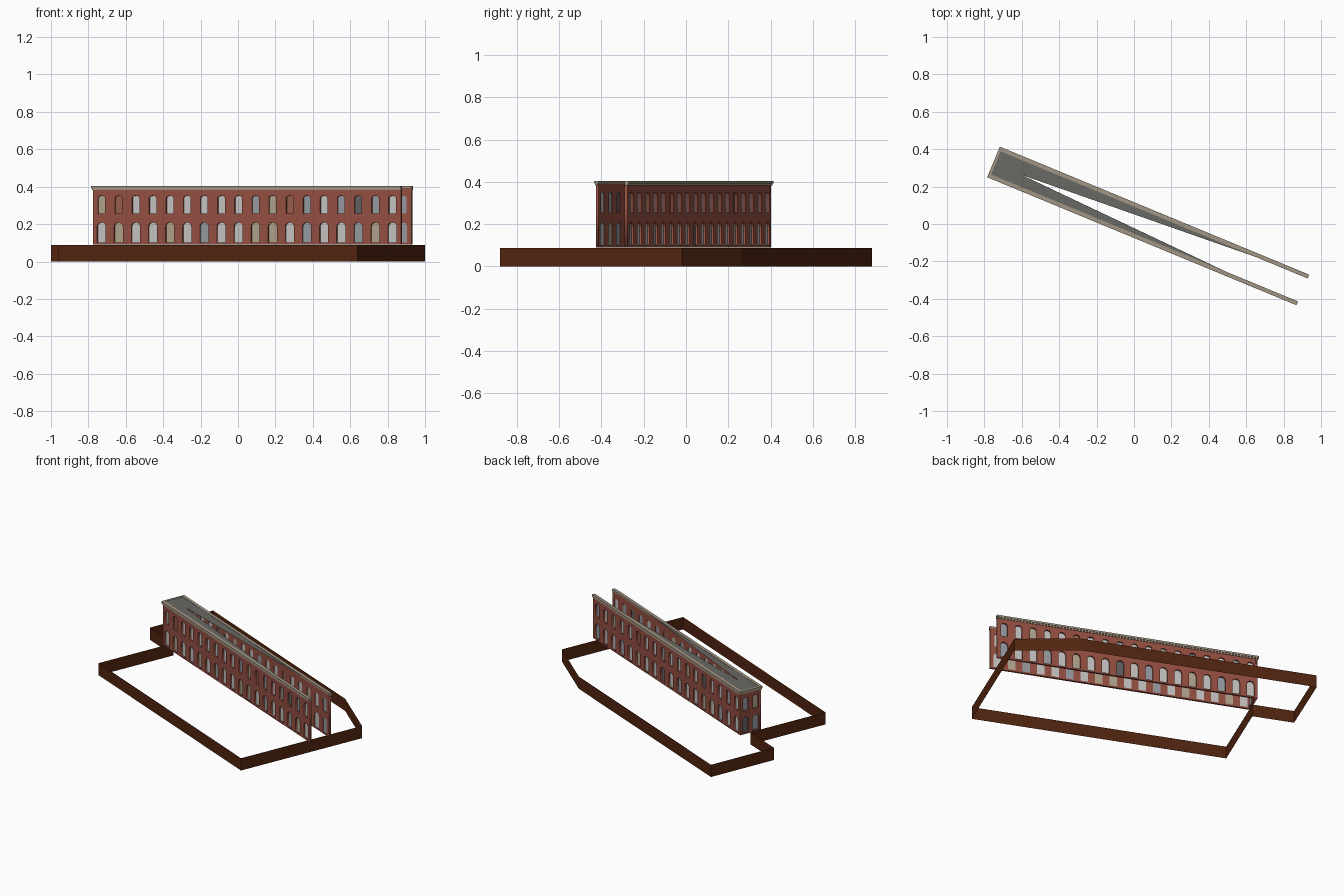
import bpy, bmesh, math
from mathutils import Matrix, Vector

if "Cube" in bpy.data.objects:
    bpy.data.objects.remove(bpy.data.objects["Cube"])


def mat(name, r, g, b):
    m = bpy.data.materials.new(name)
    m.diffuse_color = (r, g, b, 1)
    m.use_nodes = True
    m.node_tree.nodes["Principled BSDF"].inputs["Base Color"].default_value = m.diffuse_color
    return m


BROWN = mat("dark brown", 0.085, 0.018, 0.005)
BRICK = mat("red brick", 0.30, 0.078, 0.052)
ROOF = mat("roof grey", 0.14, 0.14, 0.125)
STONE = mat("cornice stone", 0.36, 0.30, 0.225)
PANES = {
    "L": mat("pale grey pane", 0.55, 0.54, 0.53),
    "T": mat("tan pane", 0.43, 0.36, 0.26),
    "B": mat("blue grey pane", 0.30, 0.32, 0.35),
    "D": mat("dark grey pane", 0.12, 0.12, 0.12),
    "R": mat("rust pane", 0.30, 0.11, 0.07),
}
KEYS = list(PANES)

# building frame: local x runs along the block, local y across it
LEN, WID = 1.79, 0.177
FRAME = Matrix.Translation((-0.785, 0.25, 0)) @ Matrix.Rotation(math.radians(-22.48), 4, 'Z')
Z0, Z1, THICK, INSET = 0.09, 0.392, 0.014, 0.008


def add(name, mesh, *mats):
    ob = bpy.data.objects.new(name, mesh)
    bpy.context.collection.objects.link(ob)
    for m in mats:
        mesh.materials.append(m)
    return ob


def mesh_from(name, verts, faces):
    me = bpy.data.meshes.new(name)
    me.from_pydata(verts, [], faces)
    me.update()
    return me


def box(name, x0, x1, y0, y1, z0, z1, m):
    bm = bmesh.new()
    bmesh.ops.create_cube(bm, size=1)
    for v in bm.verts:
        v.co = ((x0, x1)[v.co.x > 0], (y0, y1)[v.co.y > 0], (z0, z1)[v.co.z > 0])
    bm.transform(FRAME)
    me = bpy.data.meshes.new(name)
    bm.to_mesh(me)
    bm.free()
    add(name, me, m)


def arch(cx, z0, z1, w, rise):
    """Window outline with an arched head."""
    pts = [(cx - w / 2, z0), (cx + w / 2, z0)]
    for i in range(9):
        a = math.pi * i / 8
        pts.append((cx + w / 2 * math.cos(a), z1 - rise + rise * math.sin(a)))
    return pts


def wall(name, origin, along, length, centres, lower, upper):
    """Brick wall with two rows of arched openings, plus its panes."""
    d = Vector((*along, 0))
    n = d.cross(Vector((0, 0, 1)))
    place = Matrix((
        (d.x, 0, n.x, origin[0]),
        (d.y, 0, n.y, origin[1]),
        (0, 1, 0, 0),
        (0, 0, 0, 1)))
    place = FRAME @ place
    holes = []
    for i, c in enumerate(centres):
        holes.append((arch(c, 0.101, 0.21, 0.05, 0.025), lower[i % len(lower)]))
        holes.append((arch(c, 0.256, 0.352, 0.042, 0.014), upper[i % len(upper)]))
    # wall sheet
    cu = bpy.data.curves.new(name + "_outline", 'CURVE')
    cu.dimensions = '2D'
    cu.fill_mode = 'BOTH'
    cu.extrude = THICK / 2
    loops = [[(0, Z0), (length, Z0), (length, Z1), (0, Z1)]] + [h[0] for h in holes]
    for pts in loops:
        sp = cu.splines.new('POLY')
        sp.points.add(len(pts) - 1)
        for p, (x, y) in zip(sp.points, pts):
            p.co = (x, y, 0, 1)
        sp.use_cyclic_u = True
    tmp = bpy.data.objects.new(name + "_outline", cu)
    bpy.context.collection.objects.link(tmp)
    dg = bpy.context.evaluated_depsgraph_get()
    me = bpy.data.meshes.new_from_object(tmp.evaluated_get(dg))
    bpy.data.objects.remove(tmp)
    me.materials.clear()
    me.transform(place @ Matrix.Translation((0, 0, -THICK / 2)))
    add(name, me, BRICK)
    # window panes set back in the openings
    verts, faces = [], []
    for pts, _ in holes:
        faces.append(range(len(verts), len(verts) + len(pts)))
        verts += [place @ Vector((x, y, -THICK * 0.75)) for x, y in pts]
    pm = mesh_from(name + "_panes", verts, [list(f) for f in faces])
    add(name + "_panes", pm, *PANES.values())
    for poly, (_, k) in zip(pm.polygons, holes):
        poly.material_index = KEYS.index(k)


# long and end walls; the east end is open
run = LEN - INSET - 0.002
cols = [0.048 + 0.099 * i for i in range(18)]
low, up = "LTLLTLBLLTTLBLLBTL", "TRLLLLLLLBTRBLBDBL"
wall("south_wall", (INSET, INSET), (1, 0), run, cols, low, up)
wall("north_wall", (INSET + run, WID - INSET), (-1, 0), run,
     [run - c for c in cols], "LLBLTLLBLDLLTLBLLB", "LBLLDLTLLBLLRLLTLB")
wall("west_wall", (INSET, WID - INSET), (0, -1), WID - 2 * INSET,
     [0.041, 0.12], "DB", "BT")

# cornice in two tiers around three sides
for tier, z0, z1, o, w in (("lower", 0.382, 0.391, 0.004, 0.018),
                           ("upper", 0.391, 0.404, 0.0, 0.022)):
    box(f"south_cornice_{tier}", o, LEN, o, w, z0, z1, STONE)
    box(f"north_cornice_{tier}", o, LEN, WID - w, WID - o, z0, z1, STONE)
    box(f"west_cornice_{tier}", o, w - 0.008, w, WID - w, z0, z1, STONE)

# roof sheet with a long open wedge towards the east
zr = 0.402
rp = [(0.008, 0.018), (1.45, 0.018), (0.165, 0.082), (1.56, WID - 0.018), (0.008, WID - 0.018)]
add("roof", mesh_from("roof", [FRAME @ Vector((x, y, zr)) for x, y in rp],
                      [(0, 1, 2), (0, 2, 4), (2, 3, 4)]), ROOF)

# thin boundary skirt on the ground
site = [(-0.96, -0.21), (0.64, -0.88), (1.0, -0.02), (0.67, 0.26),
        (-0.815, 0.88), (-1.0, 0.43), (-0.738, 0.32)]
k = len(site)
add("boundary_skirt", mesh_from(
    "boundary_skirt",
    [(x, y, z) for z in (0, 0.088) for x, y in site],
    [(i, (i + 1) % k, (i + 1) % k + k, i + k) for i in range(k)]), BROWN)
